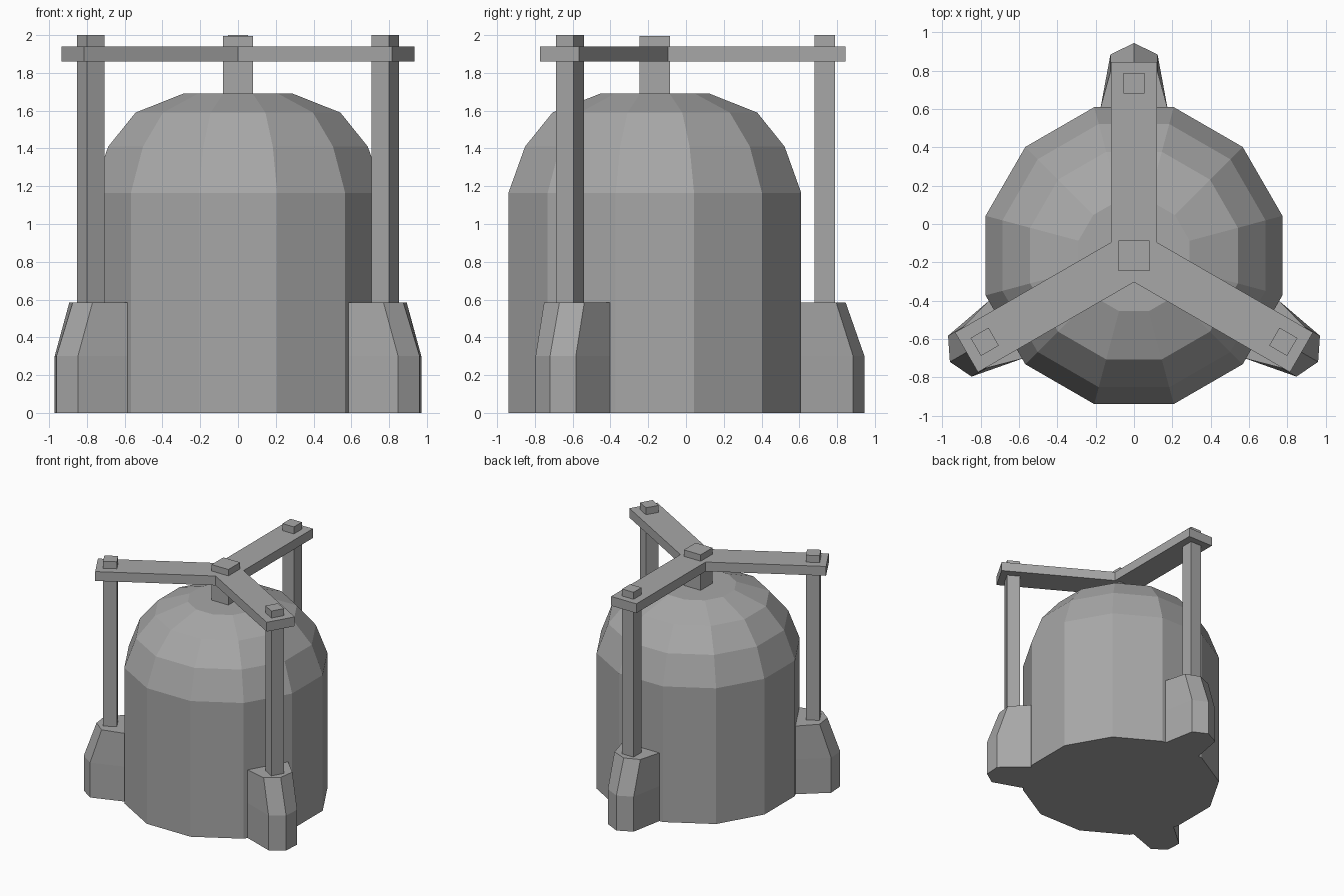
import bpy, bmesh
from math import pi, sin, cos, tan, radians
from mathutils import Matrix, Vector

if "Cube" in bpy.data.objects:
    bpy.data.objects.remove(bpy.data.objects["Cube"])

grey = bpy.data.materials.new("stone_grey")
grey.use_nodes = True
colour = (0.39, 0.39, 0.39, 1)
grey.diffuse_color = colour
grey.node_tree.nodes["Principled BSDF"].inputs["Base Color"].default_value = colour

# Shared axis of the vessel and frame
AXIS = Vector((0, -0.165, 0))


def loft(name, sections, turn=0):
    """Closed flat-shaded solid through (z, outline) sections, turned about the axis."""
    bm = bmesh.new()
    rings = [[bm.verts.new((x, y, z)) for x, y in outline] for z, outline in sections]
    bm.faces.new(rings[0])
    bm.faces.new(rings[-1])
    for low, high in zip(rings, rings[1:]):
        for i in range(len(low)):
            j = (i + 1) % len(low)
            bm.faces.new((low[i], low[j], high[j], high[i]))
    bmesh.ops.recalc_face_normals(bm, faces=bm.faces)
    bm.transform(Matrix.Translation(AXIS) @ Matrix.Rotation(turn, 4, "Z"))
    mesh = bpy.data.meshes.new(name)
    bm.to_mesh(mesh)
    bm.free()
    mesh.materials.append(grey)
    obj = bpy.data.objects.new(name, mesh)
    bpy.context.collection.objects.link(obj)
    return obj


def polygon(apothem, sides=12):
    r = apothem / cos(pi / sides)
    angles = [(i + 0.5) * 2 * pi / sides for i in range(sides)]
    return [(r * cos(a), r * sin(a)) for a in angles]


def square(half, y=0):
    return [(-half, y - half), (half, y - half), (half, y + half), (-half, y + half)]


def foot_outline(shoulder, tip):
    """Pointed outline, flaring towards the vessel wall."""
    return [(-0.175, 0.77), (0.175, 0.77), (0.123, shoulder), (0, tip), (-0.123, shoulder)]


# Domed vessel
profile = [(0, 0.775), (1.165, 0.775), (1.41, 0.687), (1.59, 0.542), (1.69, 0.29)]
loft("domed_vessel", [(z, polygon(a)) for z, a in profile])

# Central post through the frame
loft("centre_post", [(1.68, square(0.08)), (1.995, square(0.08))])

# Three-armed top frame as one outline
half_width, reach = 0.12, 1.01
star = []
for k in range(3):
    turn = Matrix.Rotation(k * radians(120), 2)
    inner = half_width * tan(radians(30))
    for x, y in ((half_width, inner), (half_width, reach), (-half_width, reach)):
        star.append(turn @ Vector((x, y)))
loft("top_frame", [(1.86, star), (1.94, star)])

# Buttress feet and uprights, one set under each arm
for k, place in enumerate(("back", "front_right", "front_left")):
    turn = k * radians(120)
    base = foot_outline(1.05, 1.11)
    loft(place + "_foot", [(0, base), (0.3, base), (0.585, foot_outline(0.96, 1.01))], turn)
    loft(place + "_upright", [(0.57, square(0.054, 0.9)), (2.0, square(0.054, 0.9))], turn)
